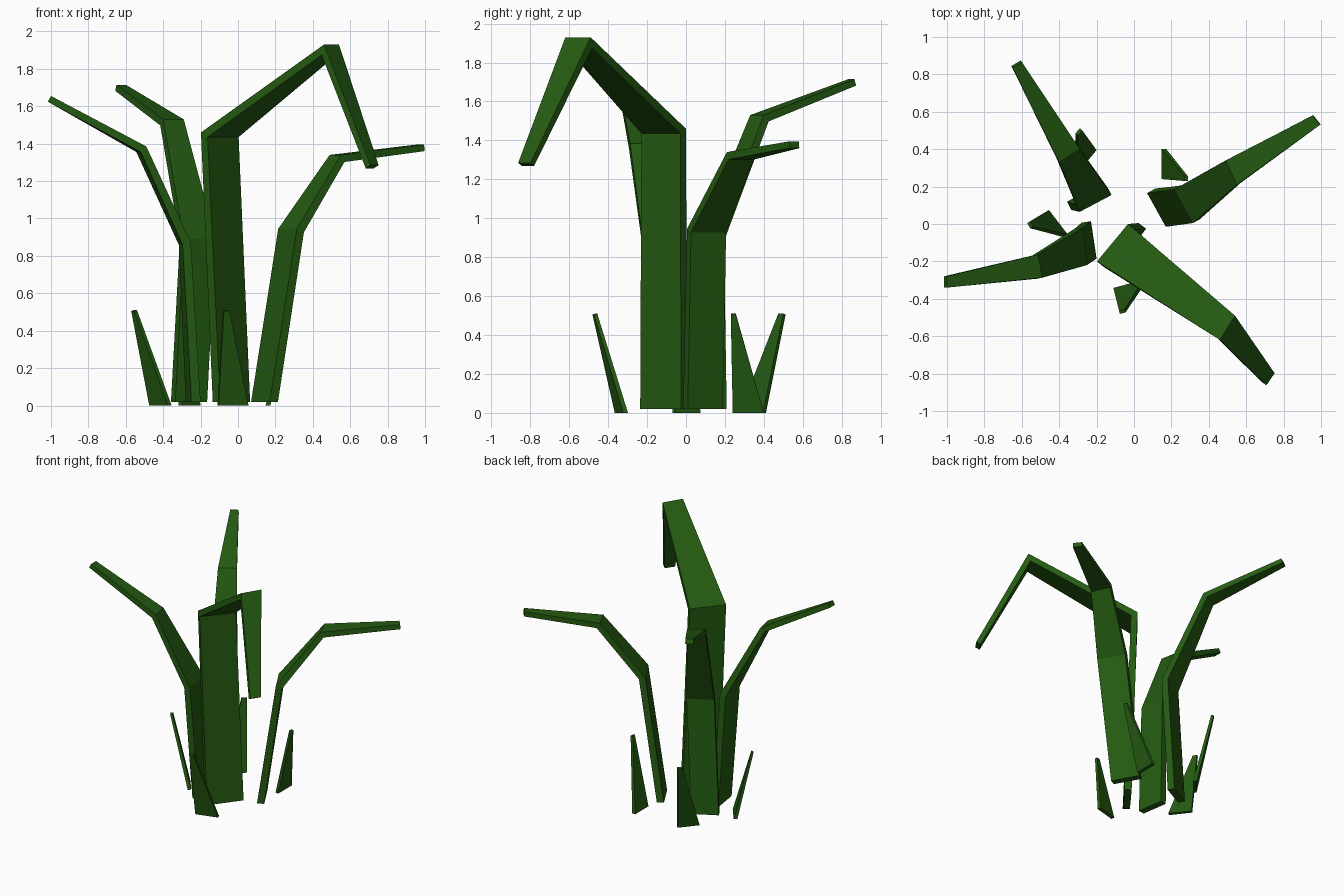
import bpy, bmesh
from mathutils import Vector

if "Cube" in bpy.data.objects:
    bpy.data.objects.remove(bpy.data.objects["Cube"])

green = bpy.data.materials.new("leaf_green")
green.diffuse_color = (0.018, 0.105, 0.006, 1)
green.use_nodes = True
green.node_tree.nodes["Principled BSDF"].inputs["Base Color"].default_value = green.diffuse_color


def blade(name, stations, thick):
    """Flat bent blade. Station: upper-face centre x, y, z and half-width vector hx, hy."""
    pts = [Vector(s[:3]) for s in stations]
    halves = [Vector((s[3], s[4], 0)) for s in stations]
    out = pts[-1] - pts[0]
    out.z = 0
    sign = 1 if halves[0].cross(Vector((0, 0, 1))).dot(out) > 0 else -1
    segs = [(b - a).normalized() for a, b in zip(pts, pts[1:])]
    bm = bmesh.new()
    rings = []
    last = len(pts) - 1
    for i, (p, h) in enumerate(zip(pts, halves)):
        # mitred offset towards the underside; the foot is cut level
        a, b = segs[max(i - 1, 0)], segs[min(i, last - 1)]
        t = Vector((0, 0, 1)) if i == 0 else (a + b).normalized()
        n = h.cross(t).normalized() * sign
        k = thick[0] + (thick[1] - thick[0]) * i / last
        if 0 < i:
            k /= t.dot(a)
        n *= k
        rings.append([bm.verts.new(v) for v in (p - h, p + h, p + h + n, p - h + n)])
    for r, q in zip(rings, rings[1:]):
        for j in range(4):
            m = (j + 1) % 4
            bm.faces.new((r[j], r[m], q[m], q[j]))
    bm.faces.new(rings[0])
    bm.faces.new(rings[-1])
    bmesh.ops.recalc_face_normals(bm, faces=bm.faces)
    me = bpy.data.meshes.new(name)
    bm.to_mesh(me)
    bm.free()
    me.materials.append(green)
    bpy.context.collection.objects.link(bpy.data.objects.new(name, me))


# long bent blades
tall = {
    "front_blade": [(-.055, -.10, .02, .08, .105), (-.115, -.10, 1.46, .083, .10),
                    (.50, -.555, 1.93, .04, .065), (.73, -.83, 1.285, .022, .032)],
    "right_blade": [(.12, .075, .02, .05, -.09), (.265, .095, .945, .05, -.09),
                    (.52, .275, 1.34, .03, -.065), (.975, .555, 1.395, .02, -.025)],
    "back_blade": [(-.25, .12, .02, .085, .045), (-.205, .11, .89, .085, .045),
                   (-.345, .365, 1.53, .055, .035), (-.625, .85, 1.715, .025, .015)],
    "left_blade": [(-.215, -.085, .02, -.015, .10), (-.262, -.12, .87, -.01, .10),
                   (-.502, -.225, 1.385, -.012, .062), (-1.0, -.31, 1.655, 0, .03)],
}
for name, st in tall.items():
    blade(name, st, (.05, .035))

# short straight shoots
short = {
    "left_shoot": [(-.405, .01, 0, .05, -.065), (-.548, 0, .51, .008, -.014)],
    "front_shoot": [(-.03, -.32, 0, .08, .022), (-.065, -.46, .51, .015, .004)],
    "right_shoot": [(.148, .32, 0, 0, .08), (.27, .243, .51, 0, .013)],
    "back_shoot": [(-.25, .335, 0, .05, .06), (-.288, .487, .51, .012, .013)],
}
for name, st in short.items():
    blade(name, st, (.025, .018))
